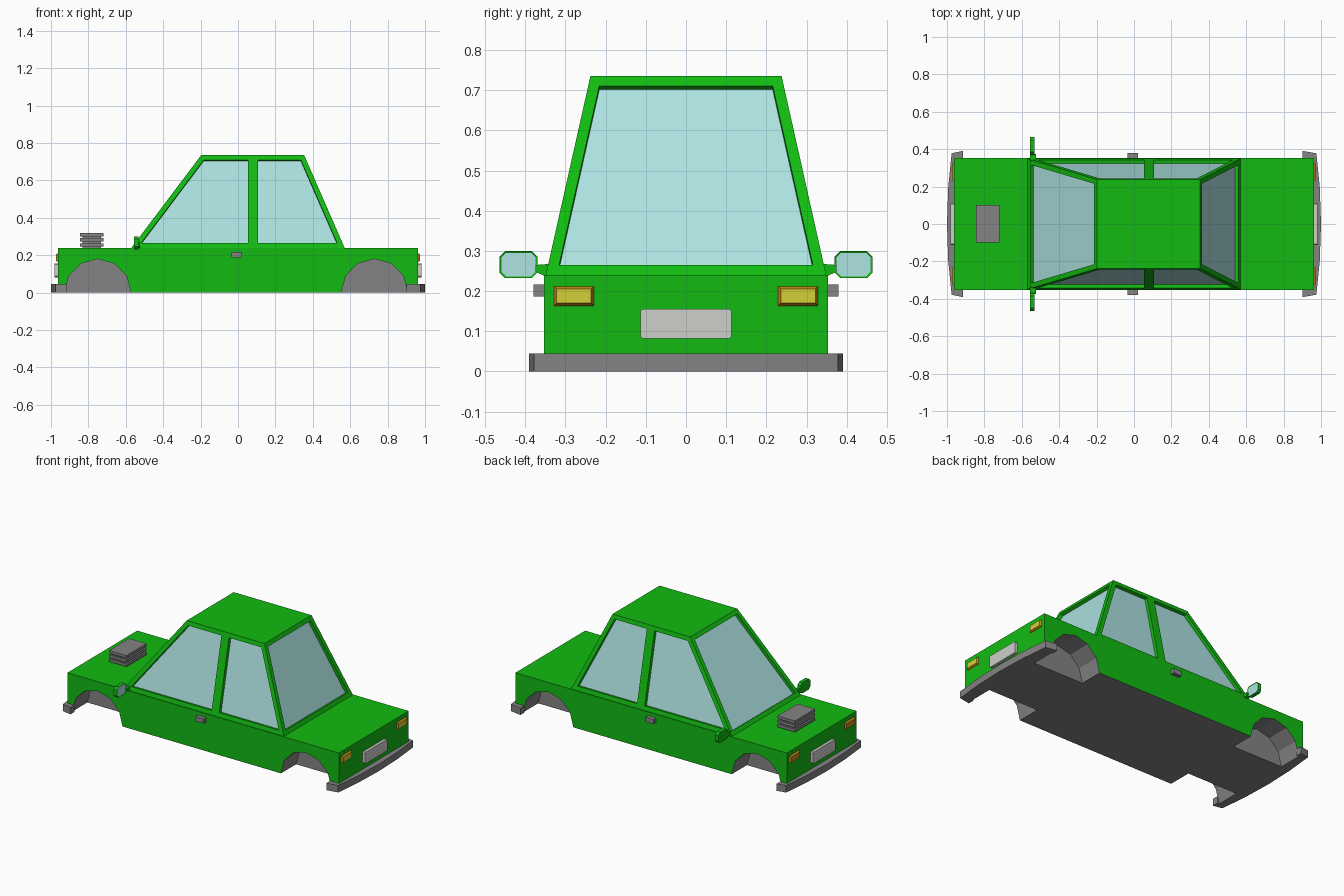
import bpy, bmesh, math
from mathutils import Vector

if "Cube" in bpy.data.objects:
    bpy.data.objects.remove(bpy.data.objects["Cube"])


def material(name, rgb):
    m = bpy.data.materials.new(name)
    m.diffuse_color = (*rgb, 1)
    m.use_nodes = True
    m.node_tree.nodes["Principled BSDF"].inputs["Base Color"].default_value = m.diffuse_color
    return m


GREEN = material("green paint", (0.006, 0.5, 0.006))
GREY = material("grey trim", (0.23, 0.23, 0.23))
GLASS = material("pale glass", (0.42, 0.77, 0.76))
YELLOW = material("yellow lamp", (0.66, 0.62, 0.04))
AMBER = material("amber lamp", (0.56, 0.26, 0.01))
WHITE = material("off white plate", (0.62, 0.62, 0.59))


def finish(bm, name, mats):
    bmesh.ops.recalc_face_normals(bm, faces=bm.faces)
    me = bpy.data.meshes.new(name)
    bm.to_mesh(me)
    bm.free()
    for m in mats:
        me.materials.append(m)
    ob = bpy.data.objects.new(name, me)
    bpy.context.collection.objects.link(ob)
    return ob


def prism_bm(pts, axis, a, b, taper=0.0):
    """Extrude a 2D outline along an axis from a to b, shrinking the b end by taper."""
    bm = bmesh.new()
    mid = [sum(p[i] for p in pts) / len(pts) for i in (0, 1)]
    rings = []
    for d, t in ((a, 0), (b, taper)):
        ring = []
        for p in pts:
            q = [p[i] - math.copysign(min(t, abs(p[i] - mid[i])), p[i] - mid[i]) for i in (0, 1)]
            q.insert("xyz".index(axis), d)
            ring.append(bm.verts.new(q))
        rings.append(ring)
    bm.faces.new(rings[0])
    bm.faces.new(rings[1])
    n = len(pts)
    for i in range(n):
        j = (i + 1) % n
        bm.faces.new((rings[0][i], rings[0][j], rings[1][j], rings[1][i]))
    bmesh.ops.recalc_face_normals(bm, faces=bm.faces)
    return bm


def rect(u0, u1, v0, v1):
    return [(u0, v0), (u1, v0), (u1, v1), (u0, v1)]


def chamfered(u0, u1, v0, v1, c):
    return [(u0 + c, v0), (u1 - c, v0), (u1, v0 + c), (u1, v1 - c),
            (u1 - c, v1), (u0 + c, v1), (u0, v1 - c), (u0, v0 + c)]


# Lower body with four wheel-arch pockets
body = finish(prism_bm(rect(-0.962, 0.962, 0, 0.24), "y", -0.353, 0.353), "lower_body", [GREEN, GREY])
cutters = []
for cx in (-0.75, 0.73):
    for s in (-1, 1):
        arc = [(cx + 0.178 * math.cos(math.radians(30 * k)), 0.18 * math.sin(math.radians(30 * k)))
               for k in range(7)]
        arc += [(cx - 0.178, -0.1), (cx + 0.178, -0.1)]
        cut = finish(prism_bm(arc, "y", 0.2 * s, 0.45 * s), "arch_cutter", [])
        cut.hide_render = True
        mod = body.modifiers.new("arch", "BOOLEAN")
        mod.operation, mod.solver, mod.object = "DIFFERENCE", "EXACT", cut
        cutters.append(cut)
dg = bpy.context.evaluated_depsgraph_get()
mesh = bpy.data.meshes.new_from_object(body.evaluated_get(dg))
body.modifiers.clear()
body.data = mesh
for c in cutters:
    bpy.data.objects.remove(c)
mesh.materials.clear()
for m in (GREEN, GREY):
    mesh.materials.append(m)
# underside and arch pockets are grey
for p in mesh.polygons:
    c = p.center
    p.material_index = int(abs(c.y) < 0.34 and c.z < 0.2 and abs(c.x) < 0.95)

# Cabin: tapered shell with recessed windows
bm = bmesh.new()
low = [(-0.57, 0.24), (0.08, 0.24), (0.57, 0.24)]
top = [(-0.197, 0.735), (0.08, 0.735), (0.354, 0.735)]
V = {}
for s in (-1, 1):
    for i in range(3):
        V[s, 0, i] = bm.verts.new((low[i][0], 0.349 * s, low[i][1]))
        V[s, 1, i] = bm.verts.new((top[i][0], 0.238 * s, top[i][1]))
windows = []
for s in (-1, 1):
    for i in (0, 1):
        windows.append(bm.faces.new((V[s, 0, i], V[s, 0, i + 1], V[s, 1, i + 1], V[s, 1, i])))
for i in (0, 2):
    windows.append(bm.faces.new((V[-1, 0, i], V[1, 0, i], V[1, 1, i], V[-1, 1, i])))
for i in (0, 1):
    bm.faces.new((V[-1, 1, i], V[-1, 1, i + 1], V[1, 1, i + 1], V[1, 1, i]))
bm.normal_update()
for f in windows:
    if f.normal.dot(f.calc_center_median() - Vector((0, 0, 0.4))) < 0:
        f.normal_flip()
bmesh.ops.recalc_face_normals(bm, faces=bm.faces)
bmesh.ops.inset_individual(bm, faces=windows, thickness=0.027, use_even_offset=True)
bm.normal_update()
bmesh.ops.inset_individual(bm, faces=windows, thickness=0.0005, depth=-0.02, use_even_offset=True)
for f in windows:
    f.material_index = 1
finish(bm, "cabin", [GREEN, GLASS])

for e, end in ((-1, "front"), (1, "rear")):
    # Wrap-around bumper
    tip = 0.9 if e > 0 else 0.915
    half = [(tip, 0.35), (tip, 0.391), (0.975, 0.378), (0.993, 0.2)]
    outline = [(0.958, 0.35)] + half + [(1.0, 0)] + [(x, -y) for x, y in reversed(half)] + [(0.958, -0.35)]
    finish(prism_bm([(x * e, y) for x, y in outline], "z", 0, 0.045), end + "_bumper", [GREY])

    # Number plate, blank
    finish(prism_bm(chamfered(-0.113, 0.113, 0.082, 0.156, 0.006), "x", 0.955 * e, 0.98 * e),
           end + "_plate", [WHITE])

    # Lamps with bevelled amber rims
    for s in (-1, 1):
        u = sorted((0.227 * s, 0.331 * s))
        b = prism_bm(rect(*u, 0.161, 0.214), "x", 0.958 * e, 0.973 * e, 0.009)
        for f in b.faces:
            f.material_index = int(f.normal.x * e > 0.9)
        finish(b, end + "_lamp", [AMBER, YELLOW if e > 0 else AMBER])

for s in (-1, 1):
    # Door handle
    finish(prism_bm(rect(-0.036, 0.022, 0.187, 0.217), "y", 0.345 * s, 0.379 * s), "door_handle", [GREY])

    # Wing mirror with inset glass facing the rear, and its arm
    b = prism_bm(chamfered(0.37, 0.464, 0.232, 0.3, 0.014), "x", -0.556, -0.532)
    back = [f for f in b.faces if f.normal.x > 0.9]
    bmesh.ops.inset_individual(b, faces=back, thickness=0.005, depth=-0.003)
    for f in back:
        f.material_index = 1
    for v in b.verts:
        v.co.y *= s
    finish(b, "wing_mirror", [GREEN, GLASS])
    arm = [(0.335, 0.237), (0.35, 0.237), (0.375, 0.248), (0.375, 0.265), (0.335, 0.268)]
    finish(prism_bm([(y * s, z) for y, z in arm], "x", -0.555, -0.525), "mirror_arm", [GREEN])

# Bonnet intake: core with stacked plates
finish(prism_bm(rect(-0.832, -0.732, -0.09, 0.09), "z", 0.238, 0.31), "intake_core", [GREY])
for z in (0.246, 0.273, 0.3):
    finish(prism_bm(rect(-0.844, -0.72, -0.1, 0.102), "z", z, z + 0.018), "intake_plate", [GREY])
